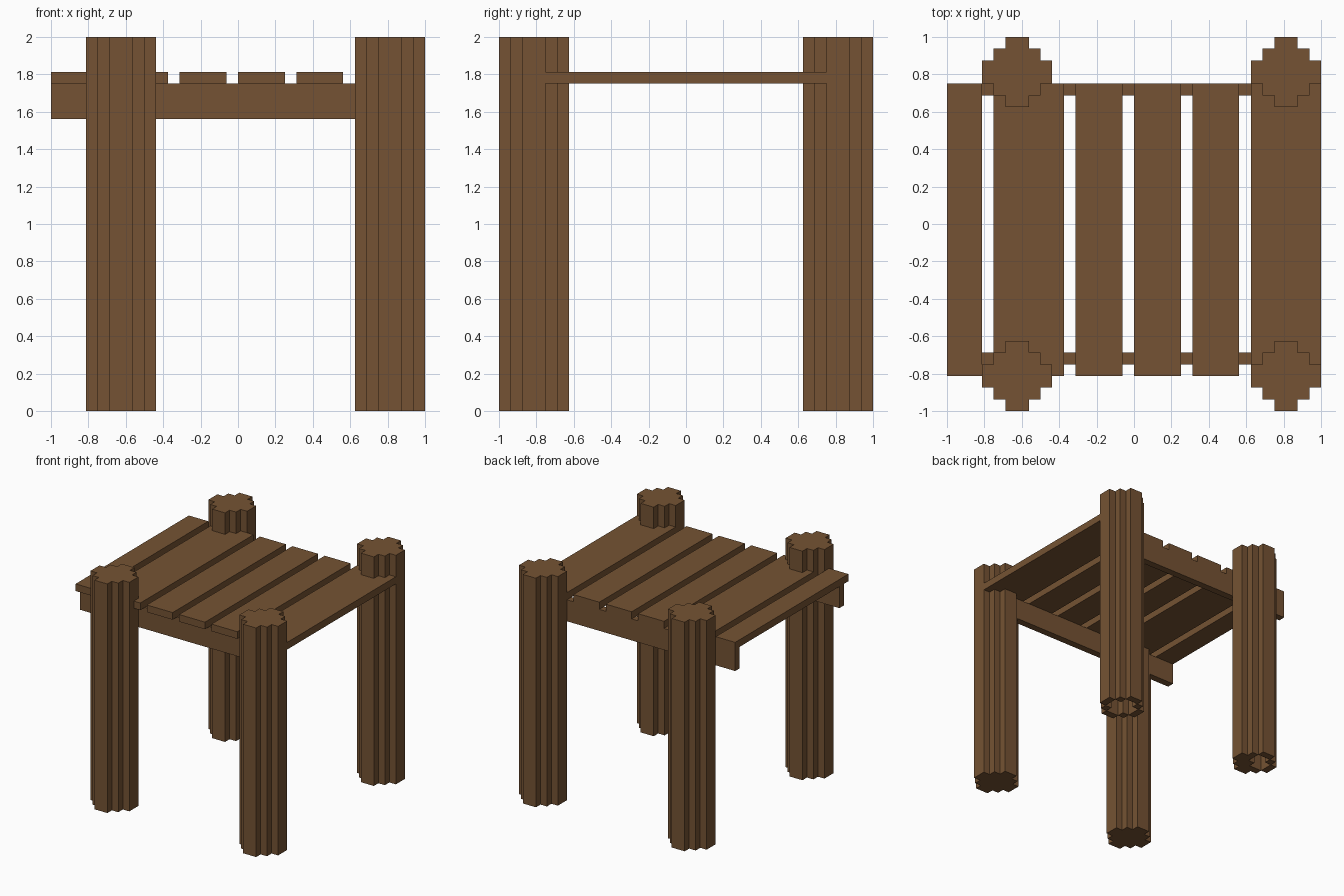
import bpy
import bmesh

cube = bpy.data.objects.get("Cube")
if cube:
    bpy.data.objects.remove(cube, do_unlink=True)

U = 1 / 16       # one grid step
TOP = 2.0        # height of the legs

wood = bpy.data.materials.new("brown_wood")
wood.use_nodes = True
COLOR = (0.178, 0.086, 0.033, 1)
wood.diffuse_color = COLOR
wood.node_tree.nodes["Principled BSDF"].inputs["Base Color"].default_value = COLOR


def finish(name, bm):
    bmesh.ops.remove_doubles(bm, verts=bm.verts, dist=1e-5)
    mesh = bpy.data.meshes.new(name)
    bm.to_mesh(mesh)
    bm.free()
    mesh.materials.append(wood)
    obj = bpy.data.objects.new(name, mesh)
    bpy.context.collection.objects.link(obj)
    return obj


def box(name, x, y, z):
    """Box from (low, high) ranges."""
    bm = bmesh.new()
    bmesh.ops.create_cube(bm, size=1)
    for v in bm.verts:
        v.co = [r[0] if c < 0 else r[1] for c, r in zip(v.co, (x, y, z))]
    return finish(name, bm)


def stepped_disc(radius):
    """Grid cells of a stepped round section, given its radius in cells."""
    span = range(-radius, radius)
    return [(i, j) for i in span for j in span
            if abs(i + 0.5) + abs(j + 0.5) <= radius]


def leg(name, cx, cy, hollow):
    """Stepped post; the hollow cells are open from below."""
    floor = {c: (1.5 if c in hollow else 0.0) for c in stepped_disc(3)}
    bm = bmesh.new()

    def quad(points):
        bm.faces.new([bm.verts.new(p) for p in points])

    for (i, j), low in floor.items():
        corners = [(cx + (i + a) * U, cy + (j + b) * U)
                   for a, b in ((0, 0), (1, 0), (1, 1), (0, 1))]
        quad([(*c, TOP) for c in corners])
        quad([(*c, low) for c in reversed(corners)])
        # walls where the neighbour is missing or starts higher
        for k, (di, dj) in enumerate(((0, -1), (1, 0), (0, 1), (-1, 0))):
            high = floor.get((i + di, j + dj), TOP)
            if high > low:
                p, q = corners[k], corners[(k + 1) % 4]
                quad([(*p, low), (*q, low), (*q, high), (*p, high)])
    return finish(name, bm)


# Legs: the back pair has recessed undersides
core = stepped_disc(2)
leg("front_right_leg", -0.625, -0.8125, [])
leg("front_left_leg", 0.8125, -0.8125, [])
leg("back_right_leg", -0.625, 0.8125, [c for c in core if c[1] >= c[0]])
leg("back_left_leg", 0.8125, 0.8125, core)

# Rails under the planks
for name, y in (("front_rail", (-0.75, -0.6875)), ("back_rail", (0.6875, 0.75))):
    box(name, (-1, 0.8125), y, (1.5625, 1.75))

# Top planks, as start and width in grid steps
planks = [(-16, 3), (-12, 6), (-5, 4), (0, 4), (5, 4), (10, 6)]
for n, (start, width) in enumerate(planks):
    front = -0.75 if n == len(planks) - 1 else -0.8125
    box(f"plank_{n + 1}", (start * U, (start + width) * U),
        (front, 0.75), (1.75, 1.8125))
